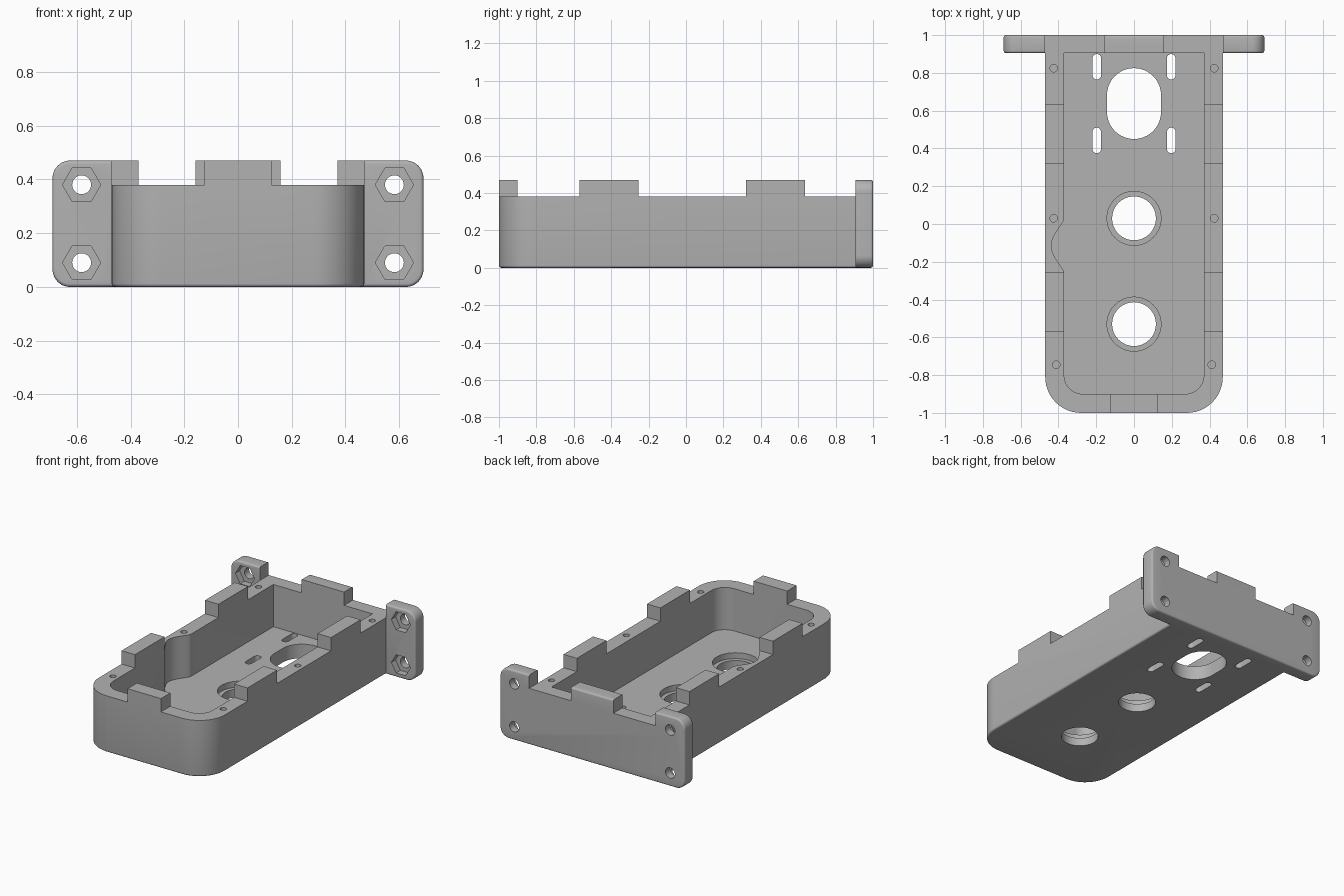
import bpy, bmesh, math
from mathutils import Matrix

default = bpy.data.objects.get("Cube")
if default:
    bpy.data.objects.remove(default, do_unlink=True)

grey = bpy.data.materials.new("plain grey")
grey.use_nodes = True
colour = (0.45, 0.45, 0.45, 1)
grey.diffuse_color = colour
grey.node_tree.nodes["Principled BSDF"].inputs["Base Color"].default_value = colour


def rounded(x0, x1, y0, y1, r_low, r_high, steps=12):
    """Counter-clockwise rectangle with separate low and high corner radii."""
    pts = []
    corners = ((x1, y0, r_low, -1, 1, 270), (x1, y1, r_high, -1, -1, 0),
               (x0, y1, r_high, 1, -1, 90), (x0, y0, r_low, 1, 1, 180))
    for x, y, r, sx, sy, start in corners:
        if r == 0:
            pts.append((x, y))
            continue
        for i in range(steps + 1):
            a = math.radians(start + 90 * i / steps)
            pts.append((x + sx * r + r * math.cos(a), y + sy * r + r * math.sin(a)))
    # drop coincident points where two arcs meet
    return [p for i, p in enumerate(pts) if math.dist(p, pts[i - 1]) > 1e-5]


def ring(x, y, r, sides=40):
    return [(x + r * math.cos(math.tau * i / sides), y + r * math.sin(math.tau * i / sides))
            for i in range(sides)]


def prism(name, outline, low, high, along_y=False, bevel=None):
    """Extrude an outline along z, or an (x, z) outline along y."""
    bm = bmesh.new()
    base = bm.faces.new([bm.verts.new((x, y, low)) for x, y in outline])
    top = bmesh.ops.extrude_face_region(bm, geom=[base])["geom"]
    bmesh.ops.translate(bm, verts=[v for v in top if isinstance(v, bmesh.types.BMVert)],
                        vec=(0, 0, high - low))
    if bevel:
        size, levels = bevel
        rims = [e for e in bm.edges
                if any(all(abs(v.co.z - h) < 1e-5 for v in e.verts) for h in levels)]
        bmesh.ops.bevel(bm, geom=rims, offset=size, segments=4, profile=0.5, affect='EDGES')
    if along_y:
        swap = Matrix(((1, 0, 0, 0), (0, 0, 1, 0), (0, 1, 0, 0), (0, 0, 0, 1)))
        bmesh.ops.transform(bm, matrix=swap, verts=bm.verts)
    bmesh.ops.recalc_face_normals(bm, faces=bm.faces)
    mesh = bpy.data.meshes.new(name)
    bm.to_mesh(mesh)
    bm.free()
    mesh.materials.append(grey)
    obj = bpy.data.objects.new(name, mesh)
    bpy.context.collection.objects.link(obj)
    return obj


def combine(target, tool, operation='DIFFERENCE'):
    mod = target.modifiers.new("combine", 'BOOLEAN')
    mod.operation, mod.solver, mod.object = operation, 'EXACT', tool
    bpy.context.view_layer.objects.active = target
    bpy.ops.object.modifier_apply(modifier=mod.name)
    bpy.data.objects.remove(tool, do_unlink=True)


def cut(outline, low, high, along_y=False):
    combine(tray, prism("cutter", outline, low, high, along_y))


def box(x0, x1, y0, y1):
    return rounded(x0, x1, y0, y1, 0, 0)


TOP, RIM, FLOOR, BACK = 0.47, 0.38, 0.095, 0.905

# Tray block joined to the rear mounting flange
tray = prism("mounting_tray", rounded(-0.47, 0.47, -1, 0.95, 0.19, 0), 0, TOP, bevel=(0.012, (0,)))
flange = prism("flange", rounded(-0.69, 0.69, 0, TOP, 0.065, 0.065), BACK, 1, True,
               bevel=(0.012, (BACK, 1)))
combine(tray, flange, 'UNION')

# Cavity, with a shallow bulge in the right wall
cut(rounded(-0.37, 0.37, -0.9, BACK, 0.1, 0), FLOOR, 1)
bulge = [(-0.37 - 0.068 * max(0, math.cos(math.pi * i / 24)) ** 1.3, -0.115 + 0.14 * i / 12)
         for i in range(-12, 13)]
cut(bulge + [(-0.3, 0.025), (-0.3, -0.255)], FLOOR, 1)

# Notches that leave the raised tabs standing on the rim
cut(box(-0.6, 0.6, -0.255, 0.32), RIM, 1)
for s in (-1, 1):
    for near, far, y0, y1 in ((0.125, 0.6, -1.1, -0.57), (0.158, 0.471, 0.635, 1.1)):
        cut(box(*sorted((s * near, s * far)), y0, y1), RIM, 1)

# Stepped round holes and the large oval opening in the floor
for y in (0.03, -0.53):
    cut(ring(0, y, 0.143), 0.055, 0.2)
    cut(ring(0, y, 0.116), -0.1, 0.2)
cut(rounded(-0.143, 0.143, 0.45, 0.825, 0.143, 0.143), -0.1, 0.2)

for s in (-1, 1):
    # Floor slots
    for y0, y1 in ((0.765, 0.9), (0.375, 0.51)):
        cut(rounded(s * 0.197 - 0.023, s * 0.197 + 0.023, y0, y1, 0.023, 0.023, 6), -0.1, 0.2)
    # Blind screw holes in the rim
    for x, y in ((0.425, 0.825), (0.425, 0.03), (0.412, -0.745)):
        cut(ring(s * x, y, 0.02, 20), 0.2, 0.6)
    # Flange bolt holes with hexagonal nut pockets
    for z in (0.09, RIM):
        cut(ring(s * 0.582, z, 0.071, 6), 0.8, 0.95, True)
        cut(ring(s * 0.582, z, 0.035, 28), 0.8, 1.1, True)

bpy.ops.object.select_all(action='DESELECT')
tray.select_set(True)
bpy.context.view_layer.objects.active = tray
bpy.ops.object.shade_smooth_by_angle(angle=math.radians(30))
